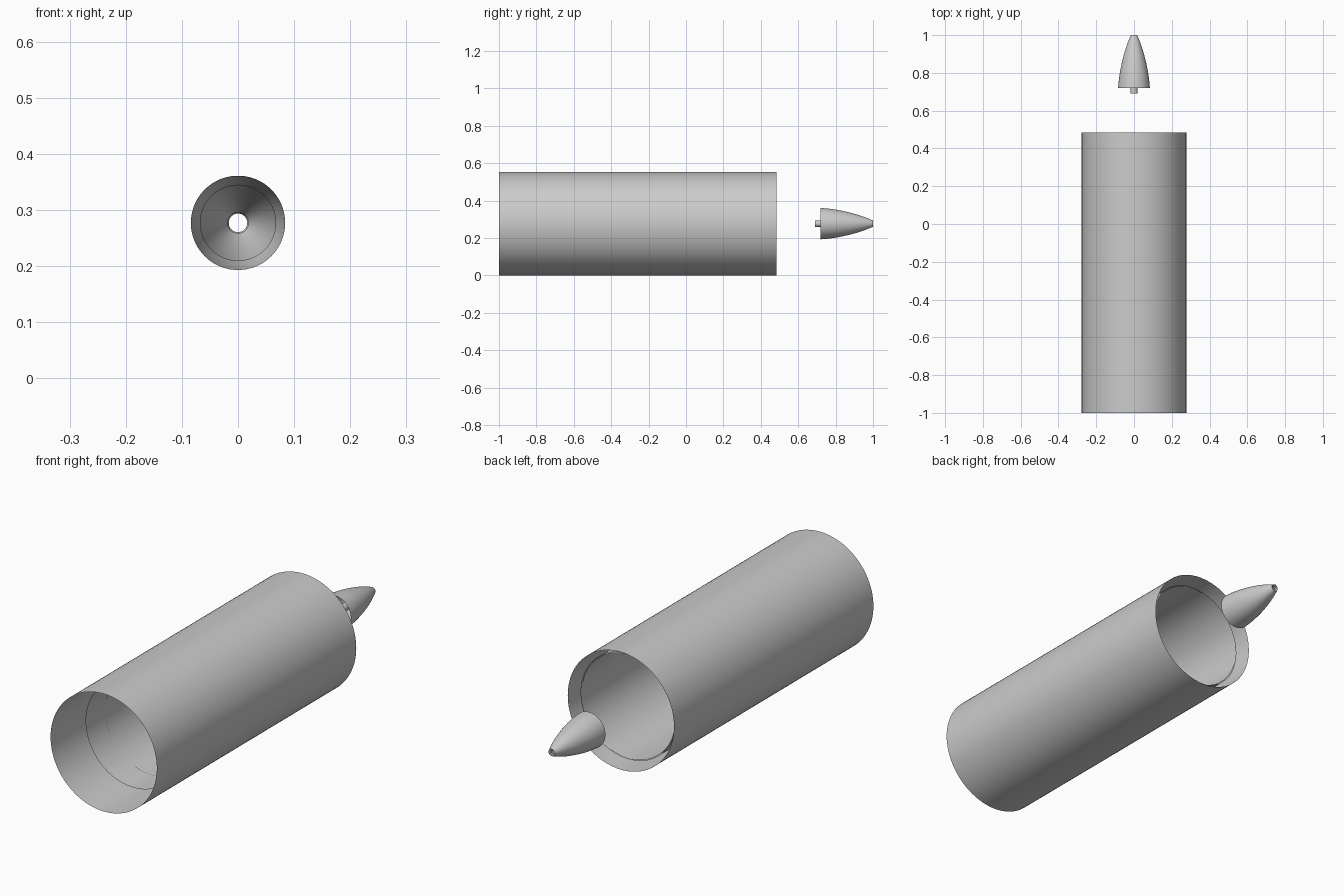
import bpy, bmesh, math

if "Cube" in bpy.data.objects:
    bpy.data.objects.remove(bpy.data.objects["Cube"])

CZ = 0.277   # height of the shared axis
SEG = 96


def lathe(name, profile):
    """Open shell turned round the y axis from (y, radius) points."""
    bm = bmesh.new()
    rings = []
    for y, r in profile:
        rings.append([bm.verts.new((r * math.cos(2 * math.pi * i / SEG), y,
                                    CZ + r * math.sin(2 * math.pi * i / SEG)))
                      for i in range(SEG)])
    for a, b in zip(rings, rings[1:]):
        for i in range(SEG):
            j = (i + 1) % SEG
            bm.faces.new((a[i], b[i], b[j], a[j]))
    bmesh.ops.recalc_face_normals(bm, faces=bm.faces)
    # normals point away from the axis
    f = next(iter(bm.faces))
    c = f.calc_center_median()
    if f.normal.x * c.x + f.normal.z * (c.z - CZ) < 0:
        bmesh.ops.reverse_faces(bm, faces=bm.faces)
    for f in bm.faces:
        f.smooth = True
    me = bpy.data.meshes.new(name)
    bm.to_mesh(me)
    bm.free()
    ob = bpy.data.objects.new(name, me)
    bpy.context.collection.objects.link(ob)
    return ob


# Outer casing and the two open liners nested inside it
lathe("outer_casing", [(-1.0, 0.277), (0.485, 0.277)])
lathe("outer_liner", [(-0.78, 0.2485), (0.43, 0.2485)])
lathe("inner_liner", [(-0.64, 0.244), (0.43, 0.244)])

# Hollow tapered tail cone, open at both ends
lathe("tail_cone", [(0.72, 0.084), (0.76, 0.0805), (0.80, 0.075),
                    (0.84, 0.0675), (0.88, 0.058), (0.92, 0.047),
                    (0.96, 0.033), (0.985, 0.023), (1.0, 0.0165)])
# Lining inside the cone
lathe("cone_lining", [(0.78, 0.068), (0.84, 0.059), (0.90, 0.045),
                      (0.95, 0.031), (0.98, 0.0185)])
# Thin pipe through the cone
lathe("centre_pipe", [(0.69, 0.018), (0.97, 0.018)])
